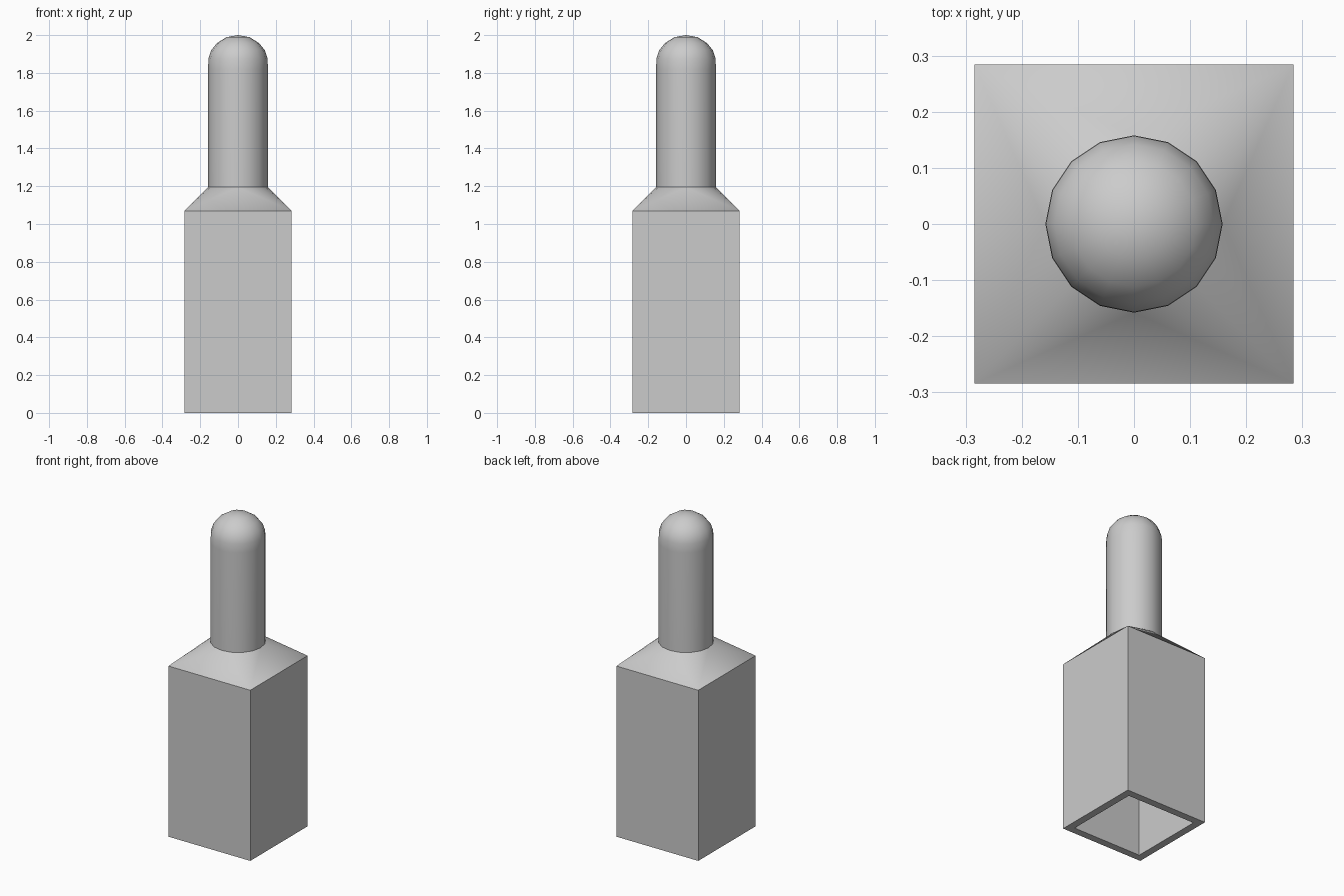
import bpy, bmesh, math

if "Cube" in bpy.data.objects:
    bpy.data.objects.remove(bpy.data.objects["Cube"])

SIDES = 16

grey = bpy.data.materials.new("plain grey")
grey.diffuse_color = (0.6, 0.6, 0.6, 1)
grey.use_nodes = True
grey.node_tree.nodes["Principled BSDF"].inputs["Base Color"].default_value = grey.diffuse_color


def square(bm, h, z):
    return [bm.verts.new((x * h, y * h, z)) for x, y in ((1, 1), (-1, 1), (-1, -1), (1, -1))]


def circle(bm, r, z):
    return [bm.verts.new((r * math.cos(2 * math.pi * i / SIDES),
                          r * math.sin(2 * math.pi * i / SIDES), z)) for i in range(SIDES)]


def bridge(bm, a, b):
    n = len(a)
    for i in range(n):
        bm.faces.new((a[i], a[(i + 1) % n], b[(i + 1) % n], b[i]))


def square_to_round(bm, sq, ring):
    # each corner fans over a quarter of the ring, each side closes with a triangle
    q = SIDES // 4
    for c in range(4):
        for i in range(c * q, (c + 1) * q):
            bm.faces.new((sq[c], ring[(i + 1) % SIDES], ring[i]))
        bm.faces.new((sq[c], sq[(c + 1) % 4], ring[(c + 1) * q % SIDES]))


def skin(bm, half, shoulder_z, profile, top_z):
    # square body, sloped shoulder, round neck and dome; returns the open foot
    foot = square(bm, half, 0)
    top = square(bm, half, shoulder_z)
    bridge(bm, foot, top)
    rings = [circle(bm, r, z) for r, z in profile]
    square_to_round(bm, top, rings[0])
    for a, b in zip(rings, rings[1:]):
        bridge(bm, a, b)
    pole = bm.verts.new((0, 0, top_z))
    last = rings[-1]
    for i in range(SIDES):
        bm.faces.new((last[i], last[(i + 1) % SIDES], pole))
    return foot


bm = bmesh.new()
# outer surface
outer = skin(bm, 0.284, 1.07,
             [(0.158, 1.195), (0.158, 1.82), (0.157, 1.875), (0.142, 1.92),
              (0.112, 1.957), (0.062, 1.989)], 2.0)
# hollow inside, open at the bottom
inner = skin(bm, 0.238, 1.05,
             [(0.112, 1.175), (0.112, 1.84), (0.09, 1.91), (0.05, 1.945)], 1.954)
# rim of the opening
bridge(bm, inner, outer)
bmesh.ops.recalc_face_normals(bm, faces=bm.faces)

mesh = bpy.data.meshes.new("hollow_case")
bm.to_mesh(mesh)
bm.free()
mesh.materials.append(grey)
case = bpy.data.objects.new("hollow_case", mesh)
bpy.context.collection.objects.link(case)
bpy.context.view_layer.objects.active = case
case.select_set(True)
bpy.ops.object.shade_smooth_by_angle(angle=math.radians(35))
